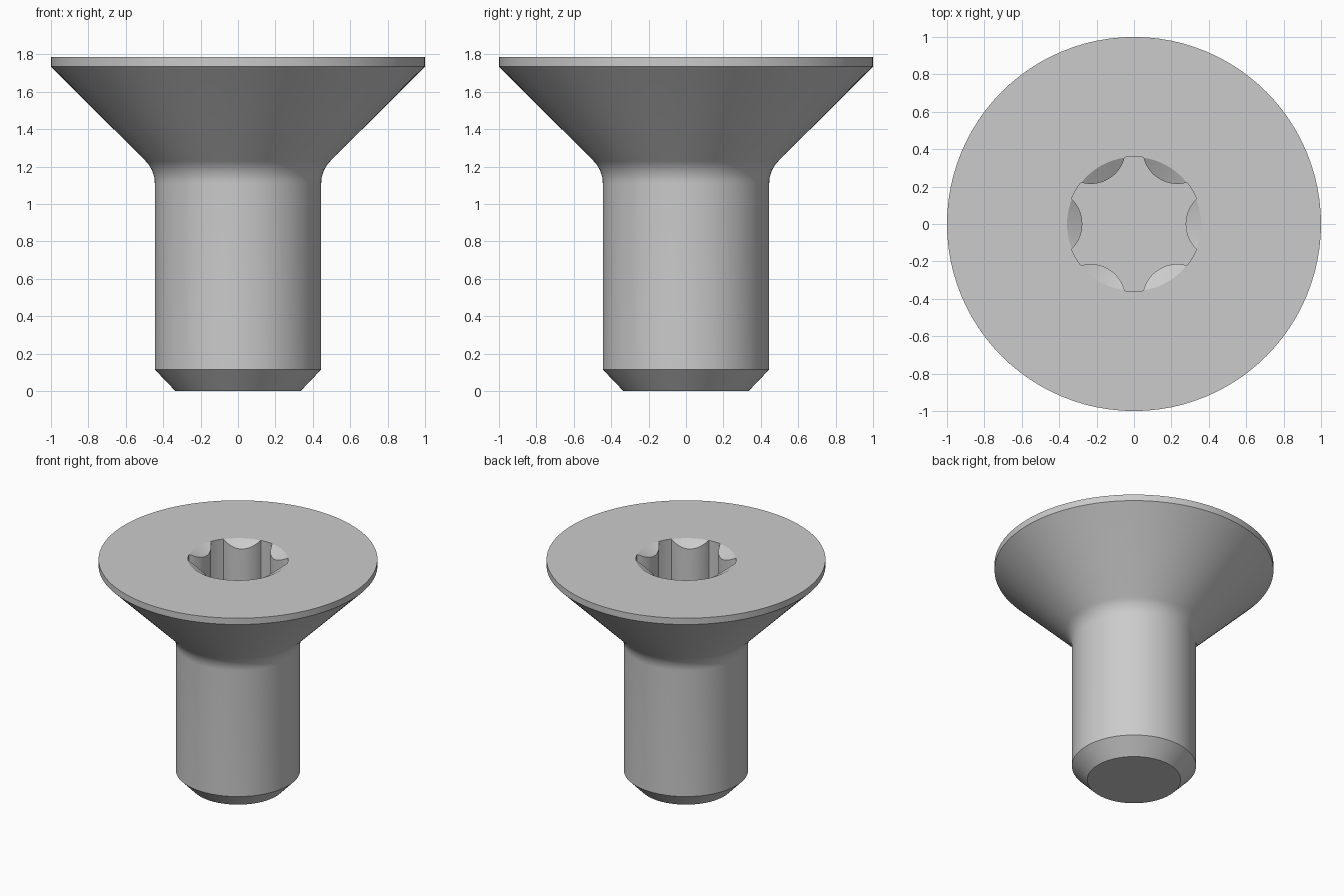
import bpy, bmesh
from math import sin, cos, pi, radians, atan2, hypot

SEG = 96
TOP = 1.785

cube = bpy.data.objects.get("Cube")
if cube:
    bpy.data.objects.remove(cube, do_unlink=True)

steel = bpy.data.materials.new("plain_steel")
steel.use_nodes = True
GREY = (0.6, 0.6, 0.6, 1)
steel.diffuse_color = GREY
steel.node_tree.nodes["Principled BSDF"].inputs["Base Color"].default_value = GREY


def make_object(name, bm):
    bmesh.ops.recalc_face_normals(bm, faces=bm.faces)
    mesh = bpy.data.meshes.new(name)
    bm.to_mesh(mesh)
    bm.free()
    mesh.materials.append(steel)
    obj = bpy.data.objects.new(name, mesh)
    bpy.context.collection.objects.link(obj)
    return obj


def loft(name, rings):
    """Skin a stack of equal-length point rings and cap both ends."""
    bm = bmesh.new()
    loops = [[bm.verts.new(p) for p in ring] for ring in rings]
    for low, high in zip(loops, loops[1:]):
        for i in range(len(low)):
            j = (i + 1) % len(low)
            bm.faces.new((low[i], low[j], high[j], high[i]))
    bm.faces.new(loops[0][::-1])
    bm.faces.new(loops[-1])
    return make_object(name, bm)


def circle(r, z):
    return [(r * cos(2 * pi * i / SEG), r * sin(2 * pi * i / SEG), z) for i in range(SEG)]


# Screw body: chamfered tip, shank, fillet under the head, cone and rim
fillet = [(0.615 - 0.17 * cos(radians(a)), 1.11 + 0.17 * sin(radians(a)))
          for a in range(0, 46, 5)]
profile = [(0.335, 0), (0.445, 0.115)] + fillet + [(1, 1.735), (1, TOP)]
screw = loft("countersunk_screw", [circle(r, z) for r, z in profile])

# Six-lobed socket outline: short outer arcs joined by inward bulges
OUTER, TIP = 0.36, radians(8)
CENTRE, BULGE = 0.463, 0.193
start = radians(30) - TIP
px, py = OUTER * cos(start), OUTER * sin(start)
swing = atan2(py, CENTRE - px)
BULGE = hypot(py, CENTRE - px)
outline = []
for k in range(6):
    turn = k * pi / 3
    for i in range(17):
        a = pi + swing - 2 * swing * i / 16
        x, y = CENTRE + BULGE * cos(a), BULGE * sin(a)
        outline.append((x * cos(turn) - y * sin(turn), x * sin(turn) + y * cos(turn)))
    for i in range(1, 4):
        a = turn + start + 2 * TIP * i / 4
        outline.append((OUTER * cos(a), OUTER * sin(a)))

socket = loft("socket_cutter", [[(x, y, z) for x, y in outline] for z in (TOP - 0.34, TOP + 0.1)])

# Shallow countersink that bevels the bulges
SLOPE = 0.58
sink = loft("countersink_cutter",
            [circle(0.358 + h / SLOPE, TOP + h) for h in (-0.15, 0.05)])

# Cut the socket and the countersink
bpy.context.view_layer.objects.active = screw
for cutter in (socket, sink):
    cutter.hide_render = True
    mod = screw.modifiers.new(cutter.name, "BOOLEAN")
    mod.operation = "DIFFERENCE"
    mod.solver = "EXACT"
    mod.object = cutter
    bpy.ops.object.modifier_apply(modifier=mod.name)
    bpy.data.objects.remove(cutter, do_unlink=True)

bpy.ops.object.select_all(action="DESELECT")
screw.select_set(True)
bpy.ops.object.shade_smooth_by_angle(angle=radians(25))
